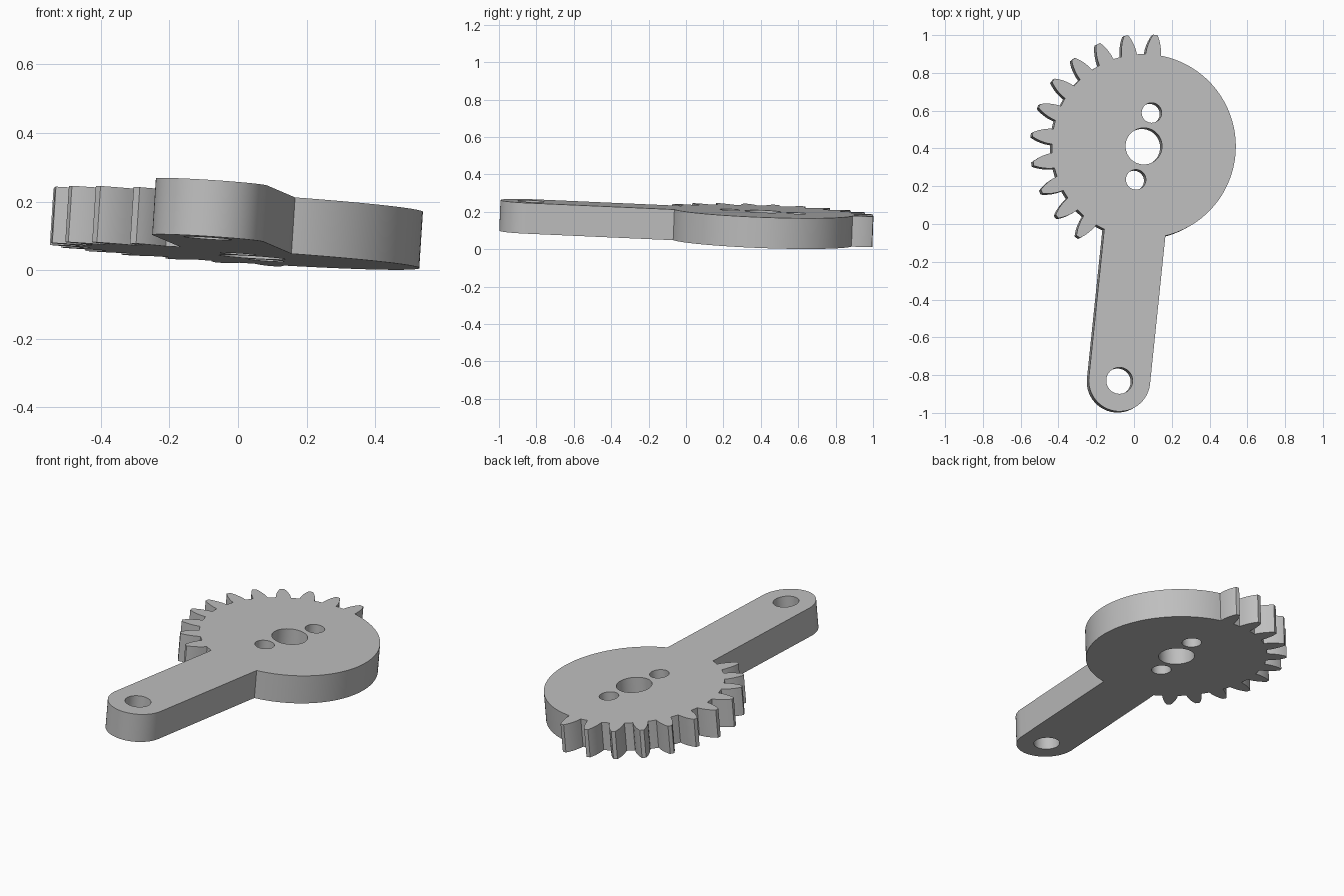
import bpy, bmesh
from math import sin, cos, radians, asin, sqrt, degrees
from mathutils import Vector, Matrix

cube = bpy.data.objects.get("Cube")
if cube:
    bpy.data.objects.remove(cube, do_unlink=True)

# Main dimensions; the disc centre is the local origin
DISC_R = 0.488
ARM_R = 0.163
ARM_LEN = 1.249
ARM_ANGLE = 264
THICKNESS = 0.1645
TOOTH_COUNT, TOOTH_START, TOOTH_PITCH = 11, 84, 15
# (radius, half width) along one tooth flank
FLANK = [(0.488, 0.041), (0.515, 0.0385), (0.54, 0.033),
         (0.562, 0.026), (0.58, 0.018), (0.593, 0.011)]


def polar(radius, angle):
    return Vector((radius * cos(radians(angle)), radius * sin(radians(angle)), 0))


def arc(centre, radius, start, end, steps):
    return [centre + polar(radius, start + (end - start) * i / steps)
            for i in range(steps + 1)]


def tooth(angle):
    """Points of one tooth, counter-clockwise around the disc."""
    def point(radius, side):
        along = sqrt(radius ** 2 - side ** 2)
        return Matrix.Rotation(radians(angle), 3, 'Z') @ Vector((along, side, 0))
    return ([point(r, -w) for r, w in FLANK]
            + [point(r, w) for r, w in reversed(FLANK)])


def add_loop(bm, points):
    verts = [bm.verts.new(p) for p in points]
    for a, b in zip(verts, verts[1:] + verts[:1]):
        bm.edges.new((a, b))


# Outline: plain disc edge, teeth, then the arm with its round end
origin = Vector((0, 0, 0))
joint = degrees(asin(ARM_R / DISC_R))
base = degrees(asin(FLANK[0][1] / DISC_R))
arm_end = polar(ARM_LEN, ARM_ANGLE)
outline = arc(origin, DISC_R, ARM_ANGLE + joint - 360, TOOTH_START - base, 64)[:-1]
for i in range(TOOTH_COUNT):
    middle = TOOTH_START + i * TOOTH_PITCH
    outline += tooth(middle)
    if i < TOOTH_COUNT - 1:
        outline.append(polar(DISC_R, middle + TOOTH_PITCH / 2))
outline += arc(origin, DISC_R, middle + base, ARM_ANGLE - joint, 4)[1:]
outline += arc(arm_end, ARM_R, ARM_ANGLE - 90, ARM_ANGLE + 90, 40)

bm = bmesh.new()
add_loop(bm, outline)

# Holes: shaft, two pins and the arm pivot
pin = Vector((0.042, 0.177, 0))
for centre, radius in ((origin, 0.097), (pin, 0.053), (-pin, 0.053), (arm_end, 0.07)):
    add_loop(bm, arc(centre, radius, 0, 360, 48)[:-1])

# Fill the outline around the holes and give it thickness
bmesh.ops.triangle_fill(bm, use_beauty=True, edges=bm.edges[:], normal=(0, 0, 1))
solid = bmesh.ops.extrude_face_region(bm, geom=bm.faces[:], use_keep_orig=True)
bmesh.ops.translate(bm, vec=(0, 0, -THICKNESS),
                    verts=[v for v in solid["geom"] if isinstance(v, bmesh.types.BMVert)])
bmesh.ops.recalc_face_normals(bm, faces=bm.faces[:])

mesh = bpy.data.meshes.new("gear_lever")
bm.to_mesh(mesh)
bm.free()
lever = bpy.data.objects.new("gear_lever", mesh)
bpy.context.collection.objects.link(lever)

# The lever rests slightly tilted
tilt = Vector((0, 0, 1)).rotation_difference(Vector((0.065, 0.0376, 1)))
lever.rotation_euler = tilt.to_euler()
lever.location = (0.052, 0.412, 0.2016)

# Plain grey metal
grey = bpy.data.materials.new("light grey")
grey.use_nodes = True
colour = (0.52, 0.52, 0.52, 1)
grey.diffuse_color = colour
grey.node_tree.nodes["Principled BSDF"].inputs["Base Color"].default_value = colour
mesh.materials.append(grey)

# Smooth round walls, sharp rims
bpy.ops.object.select_all(action='DESELECT')
lever.select_set(True)
bpy.context.view_layer.objects.active = lever
bpy.ops.object.shade_smooth_by_angle(angle=radians(25))
